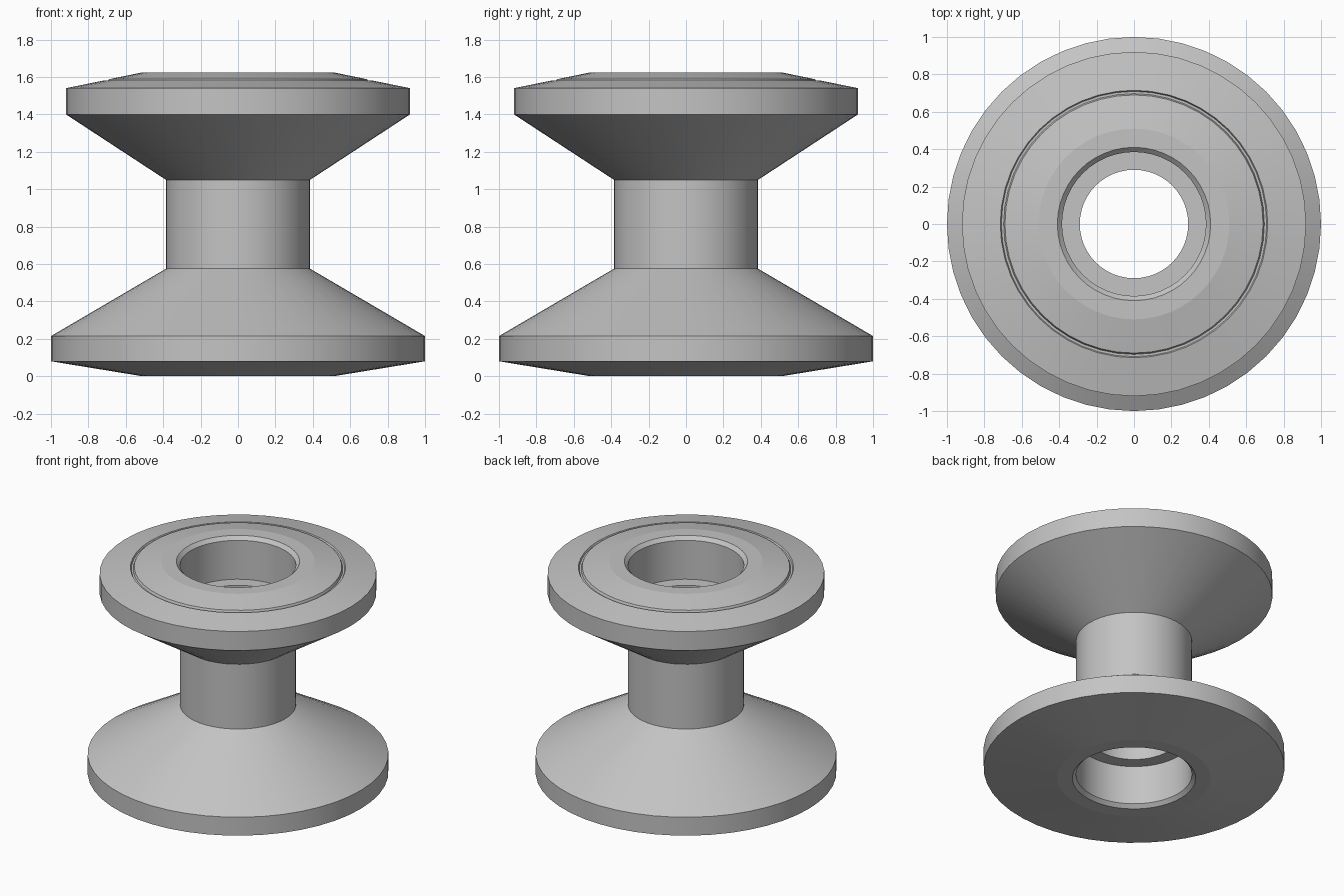
import bpy
import bmesh
from math import radians, tau
from mathutils import Matrix

cube = bpy.data.objects.get("Cube")
if cube:
    bpy.data.objects.remove(cube, do_unlink=True)

SEGMENTS = 48
HEIGHT = 1.625
LEDGE_DEPTH = 0.31   # depth of the bearing seats
CHAMFER = 0.025

# Single matte grey
grey = bpy.data.materials.new("plain grey")
grey.use_nodes = True
grey.diffuse_color = (0.55, 0.55, 0.55, 1)
grey.node_tree.nodes["Principled BSDF"].inputs["Base Color"].default_value = grey.diffuse_color


def lathe(name, profile):
    """Revolve a closed (radius, height) outline about the z axis."""
    bm = bmesh.new()
    verts = [bm.verts.new((r, 0, z)) for r, z in profile]
    edges = [bm.edges.new((a, b)) for a, b in zip(verts, verts[1:] + verts[:1])]
    bmesh.ops.spin(bm, geom=verts + edges, cent=(0, 0, 0), axis=(0, 0, 1),
                   angle=tau, steps=SEGMENTS, use_merge=True)
    bmesh.ops.remove_doubles(bm, verts=bm.verts, dist=0.0001)
    bmesh.ops.recalc_face_normals(bm, faces=bm.faces)
    mesh = bpy.data.meshes.new(name)
    bm.to_mesh(mesh)
    bm.free()
    obj = bpy.data.objects.new(name, mesh)
    bpy.context.collection.objects.link(obj)
    mesh.materials.append(grey)
    return obj


# Bearing seat, from the through bore out to the flat end face
seat = [(0.29, LEDGE_DEPTH), (0.385, LEDGE_DEPTH), (0.385, CHAMFER), (0.41, 0), (0.51, 0)]
upper_seat = [(r, HEIGHT - z) for r, z in reversed(seat)]

# Wide lower flange, narrow shaft and smaller upper flange
lower_flange = [(1.0, 0.08), (1.0, 0.215), (0.385, 0.575)]
upper_flange = [(0.385, 1.05), (0.92, 1.40), (0.92, 1.54)]

# Fine ring groove in the top face
groove = [(0.715, 1.582), (0.709, 1.57), (0.697, 1.57), (0.69, 1.588)]

spool = lathe("spool", seat + lower_flange + upper_flange + groove + upper_seat)

# Smooth round walls, crisp corners
bpy.ops.object.select_all(action="DESELECT")
spool.select_set(True)
bpy.context.view_layer.objects.active = spool
bpy.ops.object.shade_smooth_by_angle(angle=radians(8.5))
